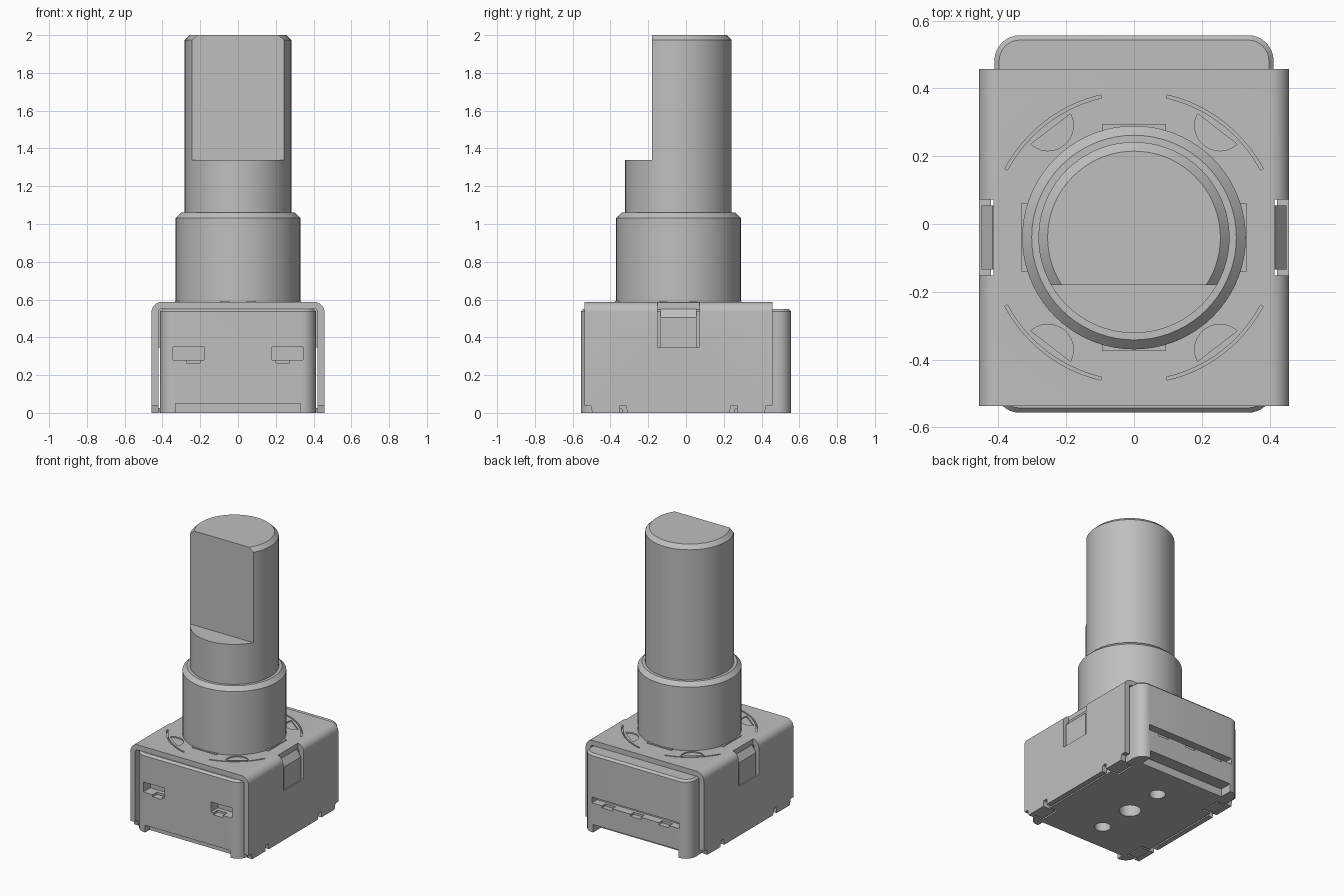
import bpy, bmesh, math

if "Cube" in bpy.data.objects:
    bpy.data.objects.remove(bpy.data.objects["Cube"], do_unlink=True)

grey = bpy.data.materials.new("plain_grey")
grey.use_nodes = True
colour = (0.52, 0.52, 0.52, 1)
grey.diffuse_color = colour
grey.node_tree.nodes["Principled BSDF"].inputs["Base Color"].default_value = colour

CY = -0.04          # centre line of shaft and cover
parts = []


def make(name, bm, keep=True):
    bmesh.ops.recalc_face_normals(bm, faces=bm.faces[:])
    mesh = bpy.data.meshes.new(name)
    bm.to_mesh(mesh)
    bm.free()
    mesh.materials.append(grey)
    ob = bpy.data.objects.new(name, mesh)
    bpy.context.collection.objects.link(ob)
    if keep:
        parts.append(ob)
    else:
        ob.hide_render = True
    return ob


def prism(name, pts, axis, lo, hi, keep=True):
    """Extrude a closed 2D outline along an axis."""
    place = {"x": lambda a, b, t: (t, a, b),
             "y": lambda a, b, t: (a, t, b),
             "z": lambda a, b, t: (a, b, t)}[axis]
    bm = bmesh.new()
    low = [bm.verts.new(place(a, b, lo)) for a, b in pts]
    high = [bm.verts.new(place(a, b, hi)) for a, b in pts]
    bm.faces.new(low)
    bm.faces.new(high)
    for i in range(len(pts)):
        j = (i + 1) % len(pts)
        bm.faces.new((low[i], low[j], high[j], high[i]))
    return make(name, bm, keep)


def box(name, x, y, z, keep=True):
    (a, b), (c, d) = sorted(x), sorted(y)
    return prism(name, [(a, c), (b, c), (b, d), (a, d)], "z", *z, keep)


def arc(cx, cy, r, start, end, n):
    angles = [math.radians(start + (end - start) * i / n) for i in range(n + 1)]
    return [(cx + r * math.cos(t), cy + r * math.sin(t)) for t in angles]


def turned(name, r, z0, z1, chamfer):
    """Round bar with a chamfered top rim."""
    bm = bmesh.new()
    rings = [[bm.verts.new((x, y, z)) for x, y in arc(0, CY, rad, 0, 360, 72)[:-1]]
             for rad, z in ((r, z0), (r, z1 - chamfer), (r - chamfer, z1))]
    for a, b in zip(rings, rings[1:]):
        for i in range(len(a)):
            j = (i + 1) % len(a)
            bm.faces.new((a[i], a[j], b[j], b[i]))
    bm.faces.new(rings[0])
    bm.faces.new(rings[-1])
    return make(name, bm)


def cut(ob, cutters):
    for c in cutters:
        mod = ob.modifiers.new("cut", "BOOLEAN")
        mod.operation = "DIFFERENCE"
        mod.solver = "EXACT"
        mod.object = c
    bpy.context.view_layer.update()
    dg = bpy.context.evaluated_depsgraph_get()
    mesh = bpy.data.meshes.new_from_object(ob.evaluated_get(dg))
    ob.modifiers.clear()
    ob.data = mesh
    for c in cutters:
        bpy.data.objects.remove(c, do_unlink=True)


# Shaft with its flat, and the bushing around it
shaft = turned("shaft", 0.282, 1.0, 2.0, 0.027)
cut(shaft, [box("flat_cutter", (-0.4, 0.4), (-0.5, -0.18), (1.34, 2.1), False)])
turned("bushing", 0.33, 0.56, 1.06, 0.028)

# Small staking lips at the foot of the bushing
box("bushing_lip", (-0.095, 0.095), (CY - 0.335, CY + 0.335), (0.57, 0.593))
box("bushing_side_lip", (-0.333, 0.333), (CY - 0.1, CY + 0.1), (0.57, 0.593))

# Body block: rounded upright corners and a chamfered top rim
R, BX, BY = 0.075, 0.412, 0.557
outline = []
for sx, sy, a in ((1, 1, 0), (-1, 1, 90), (-1, -1, 180), (1, -1, 270)):
    outline += arc(sx * (BX - R), sy * (BY - R), R, a, a + 90, 8)
body = prism("body", outline, "z", 0, 0.55)
bm = bmesh.new()
bm.from_mesh(body.data)
rim = [e for e in bm.edges if all(v.co.z > 0.54 for v in e.verts)]
bmesh.ops.bevel(bm, geom=rim, offset=0.014, segments=1, affect="EDGES")
bm.to_mesh(body.data)
bm.free()

cutters = []
# Stepped undercuts along the front and back foot
cutters.append(box("back_step", (-0.33, 0.33), (0.47, 0.7), (-0.1, 0.055), False))
cutters.append(box("front_step", (-0.33, 0.33), (-0.7, -0.51), (-0.1, 0.05), False))
# Front slots with a smaller notch under each
for s in (-1, 1):
    cutters.append(box("slot", (s * 0.18, s * 0.343), (-0.7, -0.48), (0.28, 0.35), False))
    cutters.append(box("notch", (s * 0.2, s * 0.272), (-0.7, -0.51), (0.265, 0.29), False))
# Long back slot with three notches
cutters.append(box("back_slot", (-0.34, 0.34), (0.5, 0.7), (0.205, 0.245), False))
for x in (-0.22, 0, 0.22):
    cutters.append(box("back_notch", (x - 0.04, x + 0.04), (0.52, 0.7), (0.19, 0.22), False))
# Holes in the underside
for dy, r in ((-0.27, 0.052), (0, 0.07), (0.27, 0.052)):
    cutters.append(prism("hole", arc(0, CY + dy, r, 0, 360, 32)[:-1], "z", -0.1, 0.12, False))
# Shallow seats for the folded tabs
for s in (-1, 1):
    for t in (-1, 1):
        cutters.append(box("seat", (s * 0.35, s * 0.6), (CY + t * 0.3, CY + t * 0.445),
                           (-0.1, 0.02), False))
cut(body, cutters)

# Bent sheet cover: an arch running front to back
W, H, T, CR = 0.458, 0.587, 0.036, 0.055
outer = ([(W, 0)] + arc(W - CR, H - CR, CR, 0, 90, 8)
         + arc(CR - W, H - CR, CR, 90, 180, 8) + [(-W, 0)])
inner = ([(T - W, 0)] + arc(CR - W, H - CR, CR - T, 180, 90, 6)
         + arc(W - CR, H - CR, CR - T, 90, 0, 6) + [(W - T, 0)])
cover = prism("cover", outer + inner, "y", CY - 0.497, CY + 0.497)

cutters = []
for s in (-1, 1):
    # Side windows, open through the bent edge
    cutters.append(box("window", (s * 0.415, s * 0.6), (CY - 0.112, CY + 0.112),
                       (0.345, 0.7), False))
    # Relief notches along the lower edge
    for t in (-1, 1):
        for a, b, slope in ((0.27, 0.31, 0.015), (0.455, 0.6, 0.02)):
            pts = [(CY + t * (a - slope / 2), -0.05), (CY + t * (a + slope / 2), 0.04),
                   (CY + t * b, 0.04), (CY + t * b, -0.05)]
            ends = sorted((s * 0.415, s * 0.6))
            cutters.append(prism("relief", pts, "x", *ends, False))
# Curved slits and shallow dimples on the top
for q in (0, 90, 180, 270):
    a, b = (28, 77) if q in (0, 180) else (13, 62)
    slit = arc(0, CY, 0.432, q + a, q + b, 20) + arc(0, CY, 0.423, q + b, q + a, 20)
    cutters.append(prism("slit", slit, "z", 0.567, 0.7, False))
    mid = q + (a + b) / 2
    dx, dy = math.cos(math.radians(mid)), math.sin(math.radians(mid))
    dent = (arc(0.417 * dx, CY + 0.417 * dy, 0.075, mid + 100, mid + 260, 12))
    cutters.append(prism("dimple", dent, "z", 0.579, 0.7, False))
cut(cover, cutters)

for s, side in ((-1, "right"), (1, "left")):
    # Ramped catch that fills each side window
    ramp = [(s * x, z) for x, z in
            ((0.4, 0.345), (0.45, 0.345), (0.45, 0.505), (0.418, 0.55), (0.4, 0.55))]
    prism(side + "_catch", ramp, "y", CY - 0.095, CY + 0.095)
    # Tabs folded under the body
    for t, end in ((-1, "front"), (1, "back")):
        box(side + "_" + end + "_tab", (s * 0.36, s * 0.45),
            (CY + t * 0.312, CY + t * 0.435), (0.001, 0.025))

# Smooth the round surfaces while keeping edges sharp
bpy.ops.object.select_all(action="DESELECT")
for ob in parts:
    ob.select_set(True)
bpy.context.view_layer.objects.active = parts[0]
bpy.ops.object.shade_smooth_by_angle(angle=math.radians(30))
